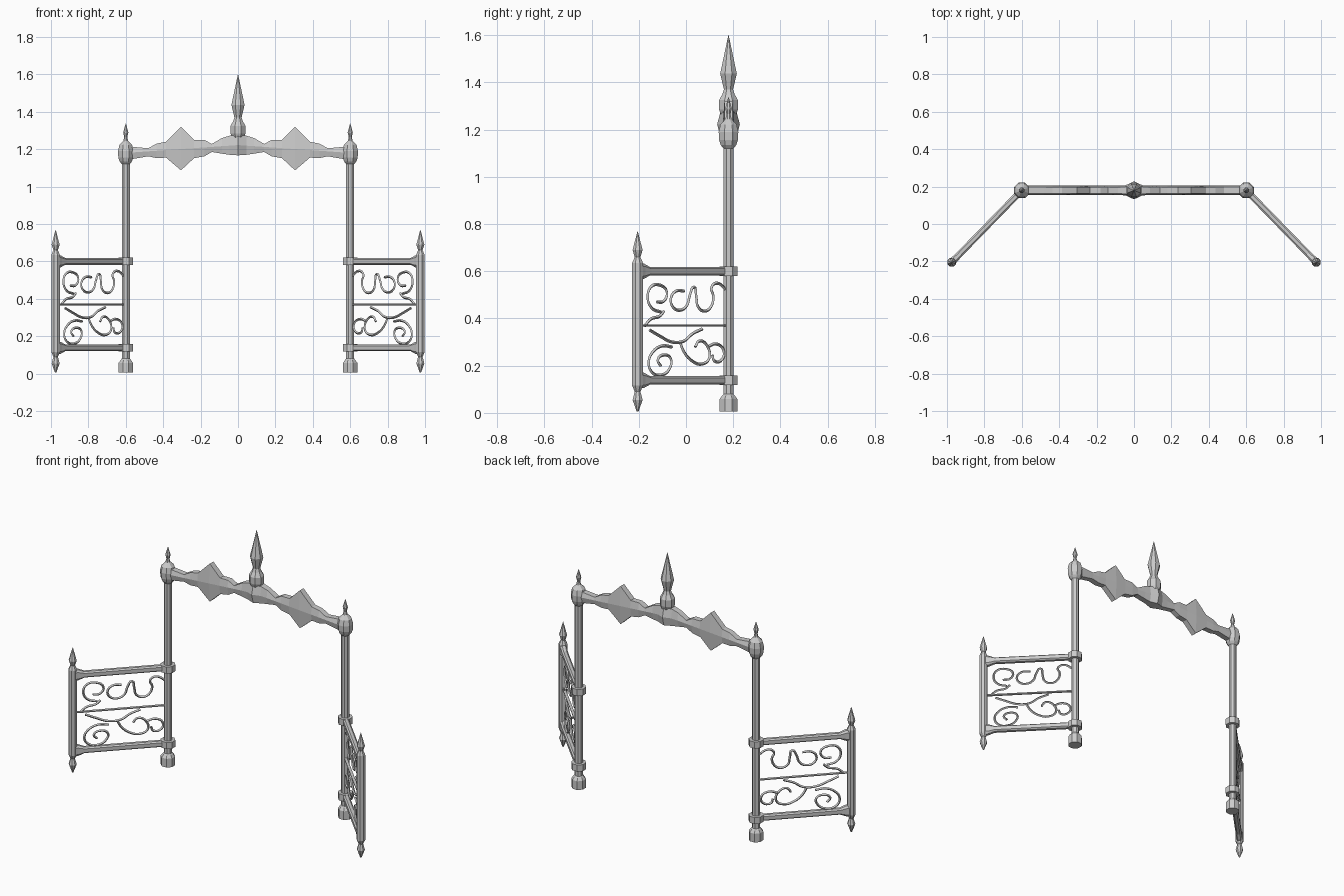
import bpy
import math
from mathutils import Vector

cube = bpy.data.objects.get("Cube")
if cube:
    bpy.data.objects.remove(cube)

GREY = (0.6, 0.6, 0.6, 1.0)
iron = bpy.data.materials.new("grey_iron")
iron.use_nodes = True
iron.diffuse_color = GREY
iron.node_tree.nodes["Principled BSDF"].inputs["Base Color"].default_value = GREY

GATE = Vector((0.6, 0.18, 0))
OUTER = Vector((0.975, -0.205, 0))
ALONG = (GATE - OUTER).normalized()
ACROSS = Vector((-ALONG.y, ALONG.x, 0))
UP = Vector((0, 0, 1))
SPAN = (GATE - OUTER).length


def finish(obj, mirrored):
    obj.data.materials.append(iron)
    if mirrored:
        obj.modifiers.new("other_side", 'MIRROR')
    return obj


def loft(name, rings, mirrored=True):
    """Skin a row of equal rings into a closed flat-shaded solid."""
    n = len(rings[0])
    verts = [v for ring in rings for v in ring]
    faces = [(r * n + i, r * n + (i + 1) % n, (r + 1) * n + (i + 1) % n, (r + 1) * n + i)
             for r in range(len(rings) - 1) for i in range(n)]
    faces.append(tuple(reversed(range(n))))
    faces.append(tuple(range(len(verts) - n, len(verts))))
    mesh = bpy.data.meshes.new(name)
    mesh.from_pydata(verts, [], faces)
    mesh.update()
    obj = bpy.data.objects.new(name, mesh)
    bpy.context.collection.objects.link(obj)
    return finish(obj, mirrored)


def lathe(name, centre, profile, mirrored=True, sides=8):
    """Turned part: profile is (radius, height) pairs from the bottom up."""
    turn = [math.tau * (i + 0.5) / sides for i in range(sides)]
    rings = [[centre + Vector((r * math.cos(a), r * math.sin(a), z)) for a in turn]
             for r, z in profile]
    return loft(name, rings, mirrored)


def rail(name, z, stations):
    """Chamfered bar along the panel: stations are (distance, half width, half height)."""
    section = [(-0.5, -1), (0.5, -1), (1, -0.6), (1, 0.6),
               (0.5, 1), (-0.5, 1), (-1, 0.6), (-1, -0.6)]
    rings = [[OUTER + ALONG * d + ACROSS * w * a + UP * (z + h * b) for a, b in section]
             for d, w, h in stations]
    return loft(name, rings)


# Tall gate posts with foot, cap and small finial
lathe("gate_posts", GATE, [
    (0.041, 0.005), (0.041, 0.058), (0.029, 0.074), (0.023, 0.08), (0.023, 1.12),
    (0.036, 1.135), (0.043, 1.155), (0.045, 1.19), (0.037, 1.222), (0.014, 1.245),
    (0.009, 1.265), (0.015, 1.29), (0.001, 1.337)])

# Short outer posts, pointed at both ends
lathe("outer_posts", OUTER, [
    (0.004, 0.005), (0.023, 0.055), (0.013, 0.09), (0.025, 0.115), (0.025, 0.635),
    (0.013, 0.66), (0.023, 0.69), (0.001, 0.768)])

# Main rails with flared outer ends, and the collars they meet
for label, z in (("lower", 0.138), ("upper", 0.6)):
    rail(label + "_rails", z, [(0.01, 0.02, 0.034), (0.03, 0.018, 0.032),
                               (0.065, 0.017, 0.018), (SPAN, 0.017, 0.018)])
    lathe(label + "_collars", GATE, [(0.042, z - 0.02), (0.042, z + 0.02)])
rail("middle_rails", 0.37, [(0, 0.008, 0.005), (SPAN, 0.008, 0.005)])

# Scrollwork between the rails, drawn on a fine grid in the panel plane
GRID = 1 / 236.5
SCROLLS = {
    "upper_curl": [(19, 111), (26, 112), (29, 121), (22, 128), (13, 126), (10, 115),
                   (14, 105), (23, 101)],
    "upper_stem": [(7, 87), (13, 94), (22, 97), (26, 102)],
    "upper_wave": [(46, 122), (38, 122), (33, 115), (35, 106), (43, 103), (49, 108),
                   (52, 119), (56, 126), (58, 117), (60, 106), (67, 102), (73, 107),
                   (75, 117), (73, 125), (78, 130), (89, 122)],
    "lower_spiral": [(34, 66), (24, 67), (15, 61), (11, 51), (14, 41), (24, 38),
                     (32, 45), (33, 54), (26, 58), (20, 53), (23, 47)],
    "lower_stem": [(12, 83), (22, 77), (34, 71), (46, 72), (54, 79), (64, 84)],
    "lower_loop": [(42, 71), (46, 61), (54, 52), (64, 49), (71, 55), (69, 67),
                   (61, 72), (57, 66)],
    "lower_curl": [(69, 66), (78, 69), (85, 63), (84, 54), (76, 52), (74, 58)],
}
for name, path in SCROLLS.items():
    curve = bpy.data.curves.new(name, 'CURVE')
    curve.dimensions = '3D'
    curve.bevel_depth = 0.007
    curve.bevel_resolution = 0
    curve.resolution_u = 4
    curve.use_fill_caps = True
    spline = curve.splines.new('BEZIER')
    spline.bezier_points.add(len(path) - 1)
    for point, (u, v) in zip(spline.bezier_points, path):
        point.co = OUTER.lerp(GATE, u / 90) + UP * v * GRID
        point.handle_left_type = point.handle_right_type = 'AUTO'
    obj = bpy.data.objects.new(name, curve)
    bpy.context.collection.objects.link(obj)
    bpy.ops.object.select_all(action='DESELECT')
    obj.select_set(True)
    bpy.context.view_layer.objects.active = obj
    bpy.ops.object.convert(target='MESH')
    obj = bpy.context.view_layer.objects.active
    obj.data.shade_flat()
    finish(obj, True)

# Ornamental beam: (x, bottom, top, half depth), ridged and pointed at the centre
OUTLINE = [(0.6, 1.14, 1.215, 0.025), (0.56, 1.148, 1.212, 0.025),
           (0.48, 1.162, 1.205, 0.025), (0.435, 1.152, 1.23, 0.025),
           (0.385, 1.155, 1.24, 0.025), (0.305, 1.087, 1.319, 0.025),
           (0.235, 1.152, 1.25, 0.025), (0.18, 1.162, 1.25, 0.025),
           (0.14, 1.185, 1.228, 0.025), (0.085, 1.176, 1.26, 0.025),
           (0.045, 1.17, 1.272, 0.027), (0, 1.167, 1.277, 0.048)]
stations = OUTLINE + [(-x, lo, hi, d) for x, lo, hi, d in reversed(OUTLINE[:-1])]
rings = []
for x, lo, hi, d in stations:
    ridge = 1.222 - 0.07 * abs(x)
    section = [(-0.7, lo), (0.7, lo), (1, ridge), (0.7, hi), (-0.7, hi), (-1, ridge)]
    rings.append([Vector((x, GATE.y + y * d, z)) for y, z in section])
loft("beam", rings, False)

# Central spire rising out of the beam
lathe("spire", Vector((0, GATE.y, 0)), [
    (0.02, 1.2), (0.036, 1.265), (0.043, 1.285), (0.043, 1.325),
    (0.028, 1.35), (0.021, 1.37), (0.038, 1.437), (0.001, 1.599)], False)
